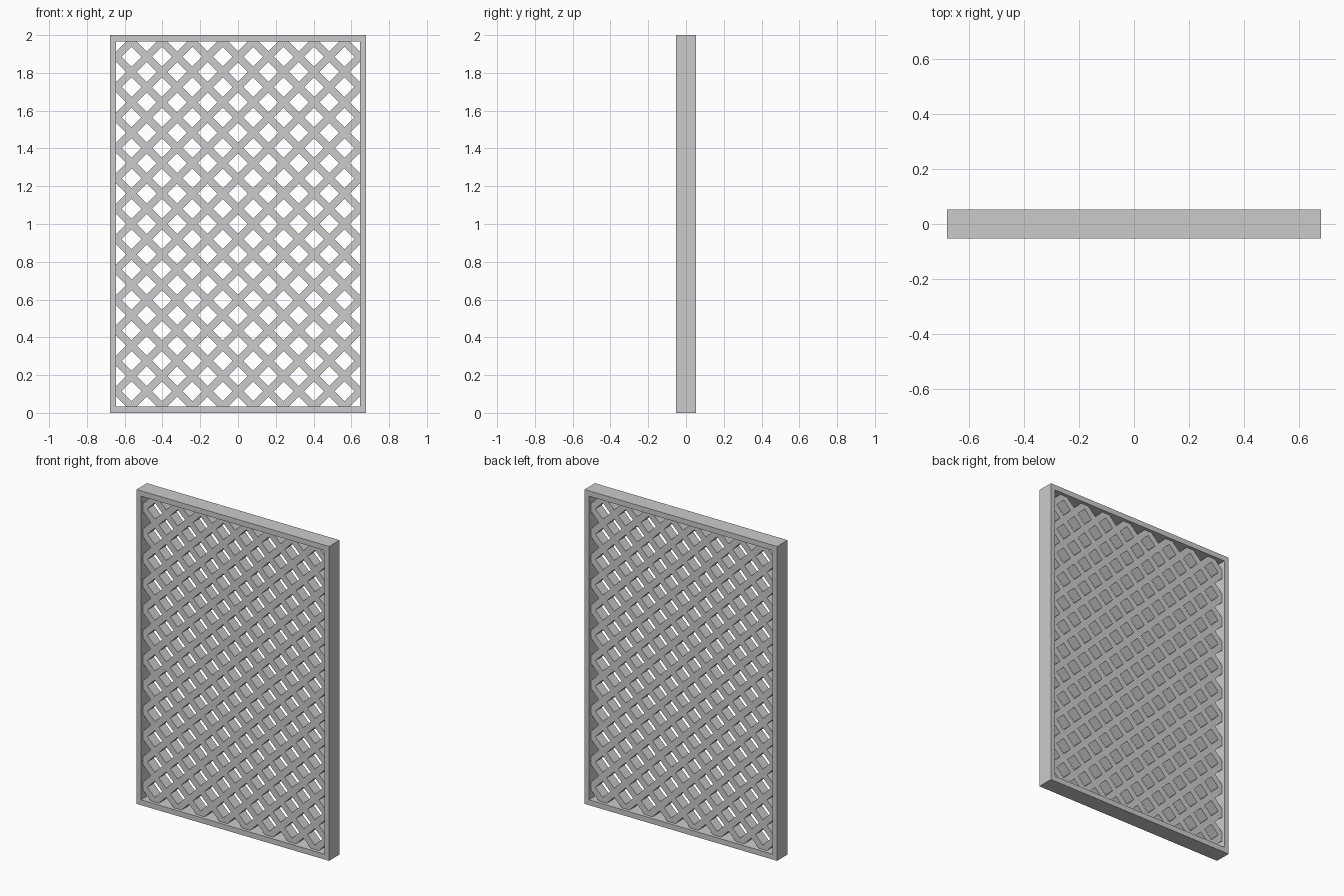
import bpy, bmesh, math
from mathutils import Vector

if "Cube" in bpy.data.objects:
    bpy.data.objects.remove(bpy.data.objects["Cube"])

W, H, D = 0.678, 2.0, 0.0525      # half width, height, half depth of the frame
IN_W, IN_H = 0.646, 0.966         # half size of the opening
PITCH = 0.161                     # horizontal spacing of parallel slats
SLAT_W, SLAT_T = 0.04, 0.032      # slat width, half thickness of the lattice
STEP = PITCH / math.sqrt(2)       # spacing measured across the slats


def finish(bm, name):
    bmesh.ops.recalc_face_normals(bm, faces=bm.faces[:])
    me = bpy.data.meshes.new(name)
    bm.to_mesh(me)
    bm.free()
    ob = bpy.data.objects.new(name, me)
    bpy.context.collection.objects.link(ob)
    return ob


# Outer frame: rectangular ring
def make_frame():
    bm = bmesh.new()
    corners = [(-1, -1), (1, -1), (1, 1), (-1, 1)]
    loops = []
    for hw, hh, y in [(W, H / 2, -D), (W, H / 2, D), (IN_W, IN_H, D), (IN_W, IN_H, -D)]:
        loops.append([bm.verts.new((sx * hw, y, H / 2 + sz * hh)) for sx, sz in corners])
    for k in range(4):
        a, b = loops[k], loops[(k + 1) % 4]
        for i in range(4):
            j = (i + 1) % 4
            bm.faces.new((a[i], a[j], b[j], b[i]))
    finish(bm, "frame")


# Diagonal lattice: a sheet sliced along every slat edge, openings removed, then thickened
def make_lattice():
    bm = bmesh.new()
    w, h = IN_W + 0.002, IN_H + 0.002
    mid = Vector((0, -SLAT_T, H / 2))
    bm.faces.new([bm.verts.new(mid + Vector((sx * w, 0, sz * h)))
                  for sx, sz in [(-1, -1), (1, -1), (1, 1), (-1, 1)]])
    dirs = [Vector((1, 0, s)).normalized() for s in (1, -1)]
    for n in dirs:
        for i in range(-11, 11):
            for side in (-1, 1):
                co = mid + n * ((i + 0.5) * STEP + side * SLAT_W / 2)
                bmesh.ops.bisect_plane(bm, geom=bm.verts[:] + bm.edges[:] + bm.faces[:],
                                       dist=1e-6, plane_co=co, plane_no=n)

    def in_slat(p):
        return any(abs((p - mid).dot(n) % STEP - STEP / 2) < SLAT_W / 2 for n in dirs)

    openings = [f for f in bm.faces if not in_slat(f.calc_center_median())]
    bmesh.ops.delete(bm, geom=openings, context='FACES')
    ext = bmesh.ops.extrude_face_region(bm, geom=bm.faces[:], use_keep_orig=True)
    verts = [v for v in ext["geom"] if isinstance(v, bmesh.types.BMVert)]
    bmesh.ops.translate(bm, verts=verts, vec=(0, 2 * SLAT_T, 0))
    finish(bm, "lattice")


make_frame()
make_lattice()
